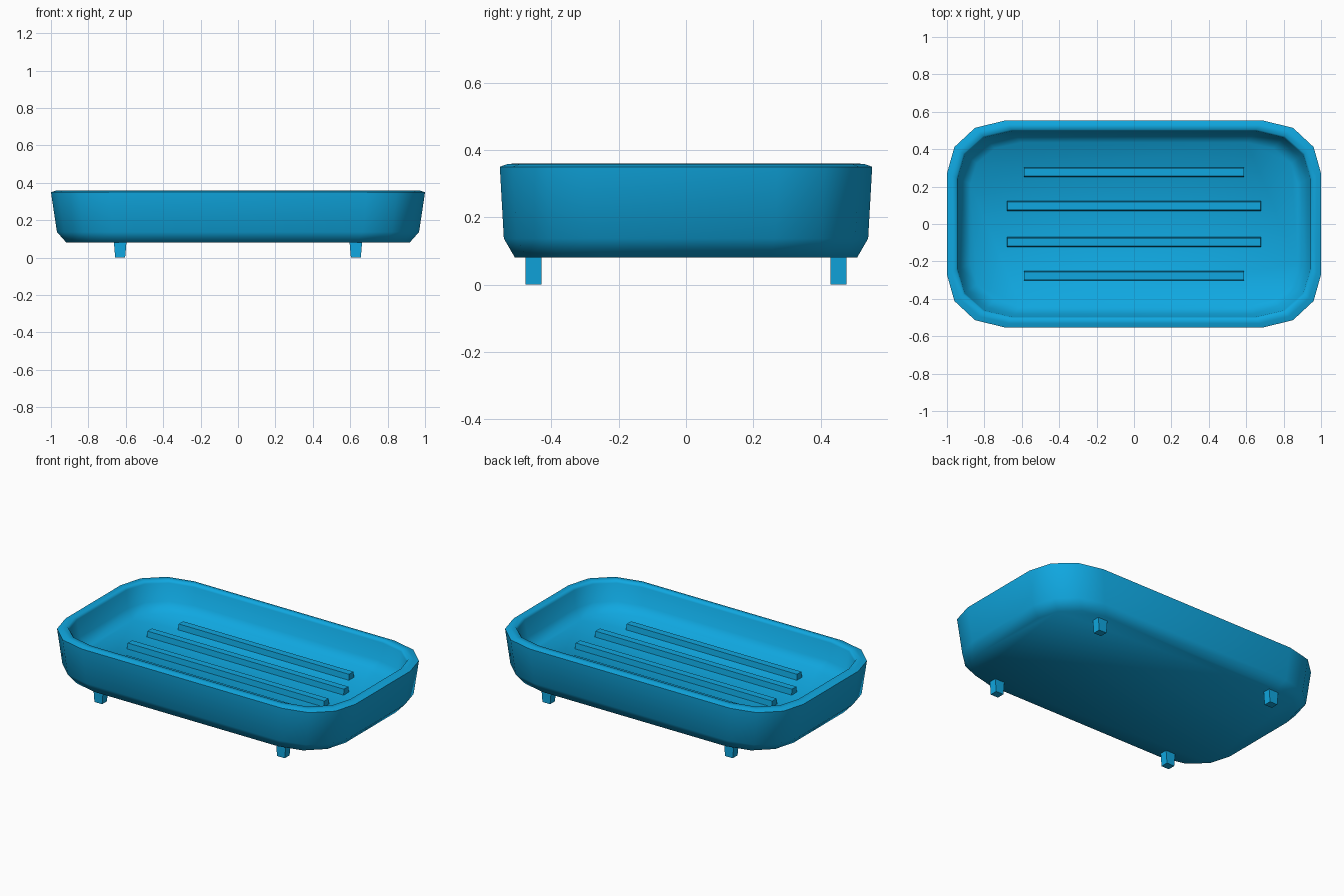
import bpy, bmesh, math

cube = bpy.data.objects.get("Cube")
if cube:
    bpy.data.objects.remove(cube, do_unlink=True)

blue = bpy.data.materials.new("bright_blue")
blue.use_nodes = True
color = (0.005, 0.39, 0.75, 1)
blue.diffuse_color = color
blue.node_tree.nodes["Principled BSDF"].inputs["Base Color"].default_value = color


def make_object(name, bm):
    bmesh.ops.recalc_face_normals(bm, faces=bm.faces)
    mesh = bpy.data.meshes.new(name)
    bm.to_mesh(mesh)
    bm.free()
    mesh.materials.append(blue)
    obj = bpy.data.objects.new(name, mesh)
    bpy.context.collection.objects.link(obj)
    return obj


def tapered_block(name, center, bottom, top, z0, z1):
    """Block with separate (x, y) sizes at its bottom and top."""
    bm = bmesh.new()
    bmesh.ops.create_cube(bm, size=1)
    for v in bm.verts:
        size, z = (top, z1) if v.co.z > 0 else (bottom, z0)
        v.co = (center[0] + v.co.x * size[0], center[1] + v.co.y * size[1], z)
    return make_object(name, bm)


# Outline of one rounded corner, as fractions of the half width and half depth
corner = [(1, 0.49), (0.96, 0.745), (0.85, 0.93), (0.69, 1)]
outline = (corner + [(-x, y) for x, y in reversed(corner)]
           + [(-x, -y) for x, y in corner] + [(x, -y) for x, y in reversed(corner)])

# Tray shell: half width, half depth and height, from underside over the rim to the floor
rings = [(0.917, 0.508, 0.08), (0.968, 0.541, 0.137), (1, 0.553, 0.35),
         (0.975, 0.53, 0.358), (0.95, 0.505, 0.36), (0.942, 0.497, 0.345),
         (0.925, 0.48, 0.24), (0.875, 0.435, 0.19)]
bm = bmesh.new()
loops = [[bm.verts.new((x * rx, y * ry, z)) for x, y in outline] for rx, ry, z in rings]
for low, high in zip(loops, loops[1:]):
    for i in range(len(outline)):
        j = (i + 1) % len(outline)
        bm.faces.new((low[i], low[j], high[j], high[i]))
bm.faces.new(loops[0])
bm.faces.new(loops[-1])
tray = make_object("tray", bm)
bpy.context.view_layer.objects.active = tray
tray.select_set(True)
bpy.ops.object.shade_smooth_by_angle(angle=math.radians(65))

# Raised ribs on the floor, the inner pair longer
for side, place in ((-1, "front"), (1, "back")):
    for y, length, kind in ((0.277, 1.18, "outer"), (0.097, 1.36, "inner")):
        tapered_block(f"{place}_{kind}_rib", (0, side * y), (length, 0.055),
                      (length - 0.005, 0.043), 0.18, 0.225)

# Four short feet, narrowing downward
for sx, across in ((-1, "right"), (1, "left")):
    for sy, along in ((-1, "front"), (1, "back")):
        tapered_block(f"{along}_{across}_foot", (sx * 0.63, sy * 0.453),
                      (0.053, 0.048), (0.07, 0.048), 0, 0.1)
